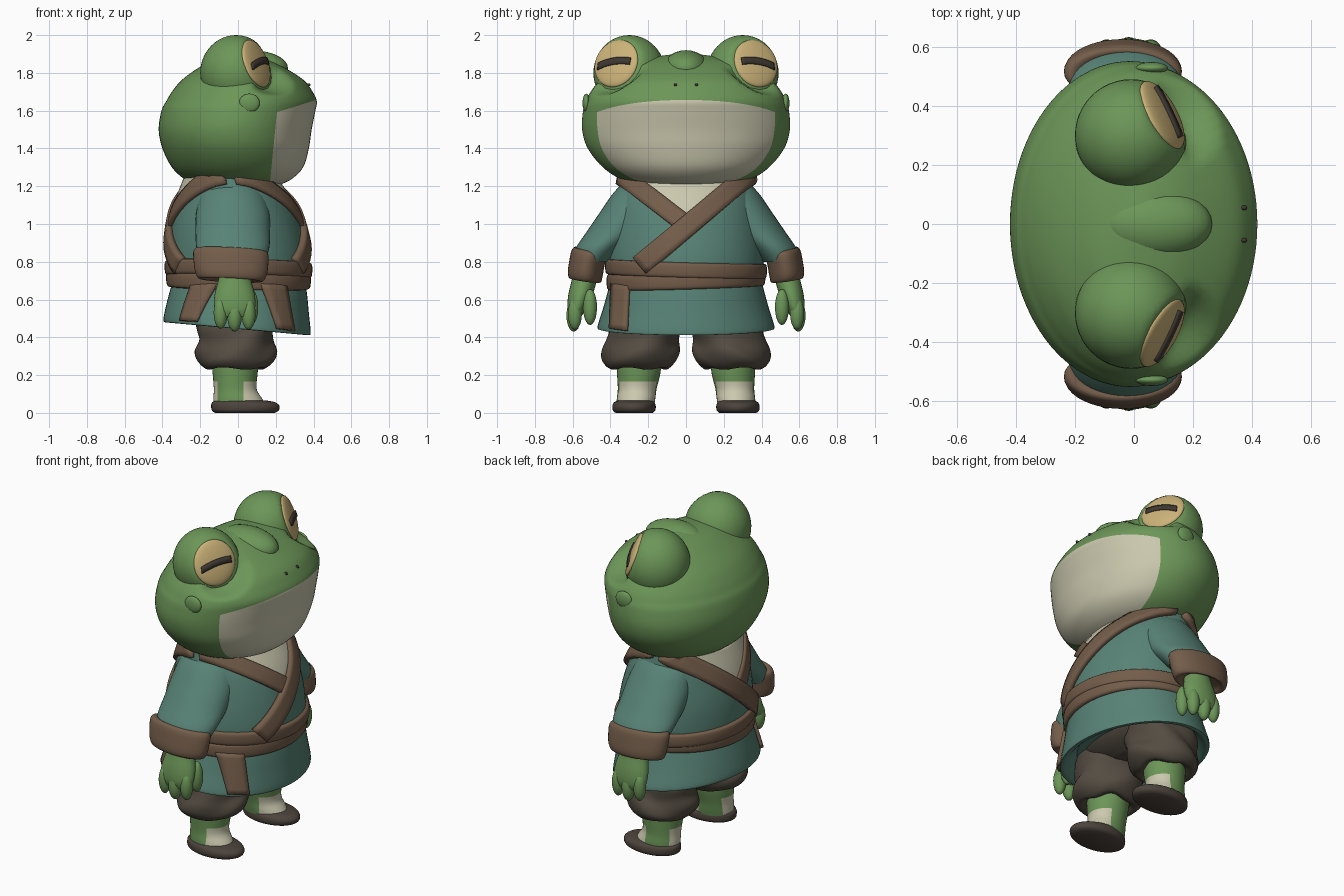
import bpy, bmesh, math
from mathutils import Vector, Matrix

if "Cube" in bpy.data.objects:
    bpy.data.objects.remove(bpy.data.objects["Cube"])


def material(name, r, g, b):
    m = bpy.data.materials.new(name)
    lin = [((c / 255 + 0.055) / 1.055) ** 2.4 for c in (r, g, b)]
    m.diffuse_color = (*lin, 1)
    m.use_nodes = True
    m.node_tree.nodes["Principled BSDF"].inputs["Base Color"].default_value = m.diffuse_color
    return m


GREEN = material("skin green", 108, 150, 88)
TEAL = material("tunic teal", 88, 131, 118)
BROWN = material("sash brown", 116, 93, 74)
PANTS = material("trouser brown", 84, 76, 66)
CREAM = material("cream", 203, 200, 174)
GOLD = material("eye gold", 203, 178, 120)
DARK = material("pupil dark", 62, 56, 50)
SHOE = material("shoe brown", 76, 67, 60)


def finish(name, bm, mats, mirror=False, thick=0, angle=45):
    bmesh.ops.recalc_face_normals(bm, faces=bm.faces)
    me = bpy.data.meshes.new(name)
    bm.to_mesh(me)
    bm.free()
    for m in mats:
        me.materials.append(m)
    ob = bpy.data.objects.new(name, me)
    bpy.context.collection.objects.link(ob)
    bpy.ops.object.select_all(action='DESELECT')
    bpy.context.view_layer.objects.active = ob
    ob.select_set(True)
    bpy.ops.object.shade_smooth_by_angle(angle=math.radians(angle))
    if thick:
        s = ob.modifiers.new("thickness", 'SOLIDIFY')
        s.thickness, s.offset = thick, 0
    if mirror:
        mod = ob.modifiers.new("mirror", 'MIRROR')
        mod.use_axis = (False, True, False)
    return ob


def resample(rows, k):
    """Smooth curve through the rows, k steps per span."""
    out, n = [], len(rows)
    for i in range(n - 1):
        p0, p1, p2, p3 = (rows[max(0, min(n - 1, j))] for j in range(i - 1, i + 3))
        for s in range(k):
            t = s / k
            out.append([0.5 * (2 * b + (c - a) * t + (2 * a - 5 * b + 4 * c - d) * t * t
                               + (3 * b - a - 3 * c + d) * t ** 3)
                        for a, b, c, d in zip(p0, p1, p2, p3)])
    return out + [list(rows[-1])]


def loft(rows, n=40, k=4, warp=None):
    """Closed stack of ellipses; row = z, back x, front x, centre y, half width."""
    bm, loops = bmesh.new(), []
    for z, xb, xf, yc, hw in resample(rows, k):
        ring = []
        for i in range(n):
            a = 2 * math.pi * i / n
            p = Vector(((xb + xf) / 2 + (xf - xb) / 2 * math.cos(a), yc + hw * math.sin(a), z))
            ring.append(bm.verts.new(warp(p) if warp else p))
        loops.append(ring)
    for lo, hi in zip(loops, loops[1:]):
        for i in range(n):
            j = (i + 1) % n
            bm.faces.new((lo[i], lo[j], hi[j], hi[i]))
    bm.faces.new(loops[0])
    bm.faces.new(loops[-1])
    return bm


def cut(bm, co, no):
    bmesh.ops.bisect_plane(bm, geom=bm.verts[:] + bm.edges[:] + bm.faces[:], plane_co=co, plane_no=no)


def paint(bm, rule):
    for f in bm.faces:
        f.material_index = int(rule(f.calc_center_median()))


def ellipsoid(center, radii, rot=None, seg=28):
    bm = bmesh.new()
    bmesh.ops.create_uvsphere(bm, u_segments=seg, v_segments=seg // 2, radius=1)
    m = Matrix.Translation(center) @ (rot or Matrix()) @ Matrix.Diagonal((*radii, 1))
    bm.transform(m)
    return bm


def grid(fn, nu, nv):
    bm = bmesh.new()
    v = [[bm.verts.new(fn(i / nu, j / nv)) for j in range(nv + 1)] for i in range(nu + 1)]
    for i in range(nu):
        for j in range(nv):
            bm.faces.new((v[i][j], v[i + 1][j], v[i + 1][j + 1], v[i][j + 1]))
    return bm


def surface(rows, y, z, side, lift):
    """Point on the front (side 1) or back (side -1) of a lofted shape."""
    rs = sorted(resample(rows, 6))
    z = max(rs[0][0], min(rs[-1][0], z))
    lo, hi = next((a, b) for a, b in zip(rs, rs[1:]) if a[0] <= z <= b[0])
    t = (z - lo[0]) / max(1e-6, hi[0] - lo[0])
    _, xb, xf, _, hw = [a + (b - a) * t for a, b in zip(lo, hi)]
    hw += lift
    y = max(-hw * 0.995, min(hw * 0.995, y))
    return Vector(((xb + xf) / 2 + side * ((xf - xb) / 2 + lift) * math.sqrt(1 - (y / hw) ** 2), y, z))


# Eye frame: flat front of each eyeball
EYE = Vector((-0.01, 0.30, 1.80))
N = Vector((0.82, 0.45, 0.33)).normalized()
R = Vector((0, 0, 1)).cross(N).normalized()
U = N.cross(R)
DISC = EYE + N * 0.135 + R * 0.01 + U * 0.005


def socket(p):
    """Press the head in around the eye discs."""
    q = Vector((p.x, abs(p.y), p.z)) - DISC
    d = q.dot(N) + 0.008
    rho = (q - N * q.dot(N)).length
    if d > 0 and q.z > -0.2:
        w = max(0, min(1, (0.22 - rho) / 0.085))
        off = N * (d * w * w * (3 - 2 * w))
        p = p - Vector((off.x, math.copysign(off.y, p.y), off.z))
    return p


# Head with pale mouth
head_rows = [(1.20, -0.2, 0.2, 0, 0.22), (1.235, -0.28, 0.28, 0, 0.34), (1.30, -0.35, 0.345, 0, 0.44),
             (1.40, -0.40, 0.375, 0, 0.52), (1.50, -0.42, 0.39, 0, 0.55), (1.60, -0.405, 0.41, 0, 0.545),
             (1.65, -0.38, 0.417, 0, 0.53), (1.70, -0.35, 0.395, 0, 0.505), (1.76, -0.30, 0.35, 0, 0.455),
             (1.82, -0.22, 0.26, 0, 0.37), (1.87, -0.13, 0.16, 0, 0.25), (1.90, -0.02, 0.05, 0, 0.06)]
bm = loft(head_rows, 96, 5, socket)
cut(bm, (0.41, 0, 1.655), (-0.31, 0, 1))
cut(bm, (0.205, 0, 1.58), (1, 0, -0.1))
paint(bm, lambda c: c.z < 1.655 + 0.31 * (c.x - 0.41) and c.x > 0.205 + 0.1 * (c.z - 1.58))
finish("head", bm, [GREEN, CREAM])
finish("brow_ridge", ellipsoid((0.07, 0, 1.825), (0.195, 0.12, 0.095)), [GREEN])

# Eyes
bm = ellipsoid(EYE, (0.19, 0.19, 0.2), seg=48)
for v in bm.verts:
    over = (v.co - DISC).dot(N)
    if over > 0:
        v.co -= N * over
finish("eye_bulge", bm, [GREEN], True)
eye_rot = Matrix((R, U, N)).transposed().to_4x4()
finish("eye_disc", ellipsoid(DISC, (0.128, 0.132, 0.028), eye_rot, 40), [GOLD], True)


def pupil_point(u, v):
    t = 2 * u - 1
    a, b = 0.095 * t, 0.012 * (1 - t * t) - 0.015 * t - 0.01 + 0.038 * (v - 0.5)
    h = 0.028 * math.sqrt(max(0, 1 - (a * a + b * b) / 0.0169))
    return DISC + R * a + U * b + N * (h + 0.002)


finish("pupil", grid(pupil_point, 14, 2), [DARK], True, 0.012)
finish("eardrum", ellipsoid((0.06, 0.528, 1.64), (0.055, 0.02, 0.05)), [GREEN], True)
finish("nostril", ellipsoid((0.372, 0.055, 1.737), (0.012, 0.008, 0.008), seg=12), [DARK], True)

# Tunic body and skirt
torso = [(0.66, -0.35, 0.36, 0, 0.40), (0.80, -0.365, 0.37, 0, 0.41), (0.95, -0.36, 0.345, 0, 0.40),
         (1.10, -0.33, 0.295, 0, 0.375), (1.20, -0.295, 0.23, 0, 0.355), (1.26, -0.27, 0.18, 0, 0.345)]
skirt = [(0.72, -0.34, 0.35, 0, 0.395), (0.64, -0.36, 0.365, 0, 0.415), (0.55, -0.38, 0.375, 0, 0.44),
         (0.46, -0.395, 0.385, 0, 0.468)]
hem = [(0.445, -0.385, 0.375, 0, 0.46), (0.455, -0.36, 0.35, 0, 0.43), (0.52, -0.3, 0.29, 0, 0.37)]


def hang(p):
    """Skirt drops toward the front."""
    w = max(0, min(1, (0.7 - p.z) / 0.24))
    return Vector((p.x, p.y, p.z - 0.09 * p.x * w))


finish("tunic", loft(torso, 56), [TEAL])
finish("skirt", loft(skirt + hem, 56, 4, hang), [TEAL])


def patch(name, path, rows, side, mat, lift, thick, nu=24, nv=4, warp=lambda p: p):
    fn = lambda u, v: warp(surface(rows, *path(u, v), side, lift))
    return finish(name, grid(fn, nu, nv), [mat], False, thick)


def strip(a, b, width):
    a, b = Vector(a), Vector(b)
    d = (b - a).normalized()
    side = Vector((d.y, -d.x)) * width
    return lambda u, v: tuple(a + (b - a) * u + side * (v - 0.5))


# Undershirt, crossed lapels and hanging sash ends, front and back
for side, tag in ((1, "front"), (-1, "back")):
    patch("undershirt_" + tag, lambda u, v: ((u - 0.5) * 0.56, 1.03 + 1.6 * abs(u - 0.5) * 0.28
                                             + v * (0.23 - 1.6 * abs(u - 0.5) * 0.28)),
          torso, side, CREAM, 0.006, 0.008, 16, 6)
    patch("under_lapel_" + tag, strip((-0.345, 1.26), (0.02, 0.98), 0.095), torso, side, BROWN, 0.007, 0.03)
    patch("over_lapel_" + tag, strip((0.345, 1.27), (-0.24, 0.78), 0.105), torso, side, BROWN, 0.014, 0.036)
    patch("sash_end_" + tag, strip((-0.345, 0.68), (-0.355, 0.462), 0.09), skirt, side, BROWN,
          0.006, 0.026, 8, 4, hang)

# Sash in two overlapping wraps
for name, z, h, g, tilt in (("sash_lower", 0.705, 0.045, 0.0, 0.03), ("sash_upper", 0.762, 0.042, 0.008, -0.03)):
    prof = [(-1, -0.02), (-0.9, 0.012), (-0.3, 0.02), (0.5, 0.02), (0.9, 0.012), (1, -0.02)]
    rows = [(z + s * h, -0.36 - o - g, 0.365 + o + g, 0, 0.40 + o + g) for s, o in prof]
    finish(name, loft(rows, 56, 3, lambda p, t=tilt: p + Vector((0, 0, t * p.y - 0.02 * p.x))), [BROWN])

# Sleeves and rolled cuffs
sleeve = [(1.235, -0.11, 0.06, 0.23, 0.08), (1.17, -0.19, 0.13, 0.245, 0.135), (1.07, -0.22, 0.165, 0.29, 0.16),
          (0.96, -0.225, 0.17, 0.365, 0.16), (0.87, -0.22, 0.165, 0.455, 0.13), (0.80, -0.2, 0.14, 0.50, 0.10)]
finish("sleeve", loft(sleeve), [TEAL], True)
cuff = [(0.715, -0.16, 0.08, 0.535, 0.06), (0.70, -0.205, 0.125, 0.535, 0.083), (0.73, -0.225, 0.15, 0.534, 0.092),
        (0.79, -0.235, 0.16, 0.525, 0.093), (0.85, -0.235, 0.16, 0.512, 0.093), (0.868, -0.21, 0.135, 0.505, 0.08),
        (0.85, -0.17, 0.1, 0.50, 0.06)]
finish("cuff", loft(cuff, 40, 4, lambda p: p + Vector((0, 0, 0.14 * (p.y - 0.53) - 0.05 * p.x))), [BROWN], True)

# Hands
hand = [(0.78, -0.09, 0.05, 0.53, 0.06), (0.70, -0.105, 0.07, 0.54, 0.066), (0.62, -0.125, 0.09, 0.56, 0.064),
        (0.55, -0.125, 0.09, 0.578, 0.05), (0.51, -0.10, 0.07, 0.585, 0.03)]
finish("hand", loft(hand, 28), [GREEN], True)
for i, (x, y, z, r, h) in enumerate([(-0.092, 0.588, 0.53, 0.037, 0.085), (-0.018, 0.594, 0.515, 0.039, 0.085),
                                     (0.056, 0.588, 0.525, 0.037, 0.085), (0.07, 0.508, 0.56, 0.037, 0.095)]):
    finish("thumb" if i == 3 else f"finger_{i + 1}", ellipsoid((x, y, z), (r, r, h), seg=20), [GREEN], True)

# Trousers
hips = [(0.64, -0.30, 0.28, 0, 0.36), (0.52, -0.26, 0.24, 0, 0.37), (0.46, -0.21, 0.18, 0, 0.28),
        (0.425, -0.12, 0.1, 0, 0.12)]
finish("trouser_seat", loft(hips), [PANTS])
leg = [(0.56, -0.22, 0.20, 0.20, 0.18), (0.45, -0.225, 0.19, 0.218, 0.195), (0.38, -0.205, 0.185, 0.232, 0.192),
       (0.32, -0.222, 0.2, 0.24, 0.2), (0.27, -0.21, 0.185, 0.248, 0.19), (0.235, -0.17, 0.14, 0.25, 0.155),
       (0.25, -0.13, 0.1, 0.25, 0.11)]


def crease(p):
    a = math.atan2(p.y - 0.24, p.x)
    w = 0.008 * math.sin(4 * a + 25 * p.z) * (0.2 < p.z < 0.5)
    return p + Vector((math.cos(a) * w, math.sin(a) * w, w * 0.8))


finish("trouser_leg", loft(leg, 48, 4, crease), [PANTS], True)

# Shins with cream wraps at front and back
shin = [(0.32, -0.14, 0.11, 0.25, 0.12), (0.22, -0.135, 0.105, 0.25, 0.116), (0.13, -0.128, 0.098, 0.258, 0.103),
        (0.08, -0.13, 0.125, 0.264, 0.102), (0.04, -0.13, 0.15, 0.268, 0.10)]
bm = loft(shin)
for co, no in (((0.03, 0, 0), (1, 0, 0)), ((-0.108, 0, 0), (1, 0, 0)), ((0, 0, 0.165), (0, 0, 1))):
    cut(bm, co, no)
paint(bm, lambda c: c.z < 0.165 and (c.x > 0.03 or c.x < -0.108))
finish("shin", bm, [GREEN, CREAM], True)

# Shoes
shoe = [(0.0, -0.12, 0.195, 0.275, 0.098), (0.012, -0.138, 0.215, 0.275, 0.112), (0.035, -0.142, 0.22, 0.275, 0.115),
        (0.055, -0.138, 0.20, 0.274, 0.108), (0.066, -0.12, 0.15, 0.27, 0.09)]
finish("shoe", loft(shoe, 40), [SHOE], True)
